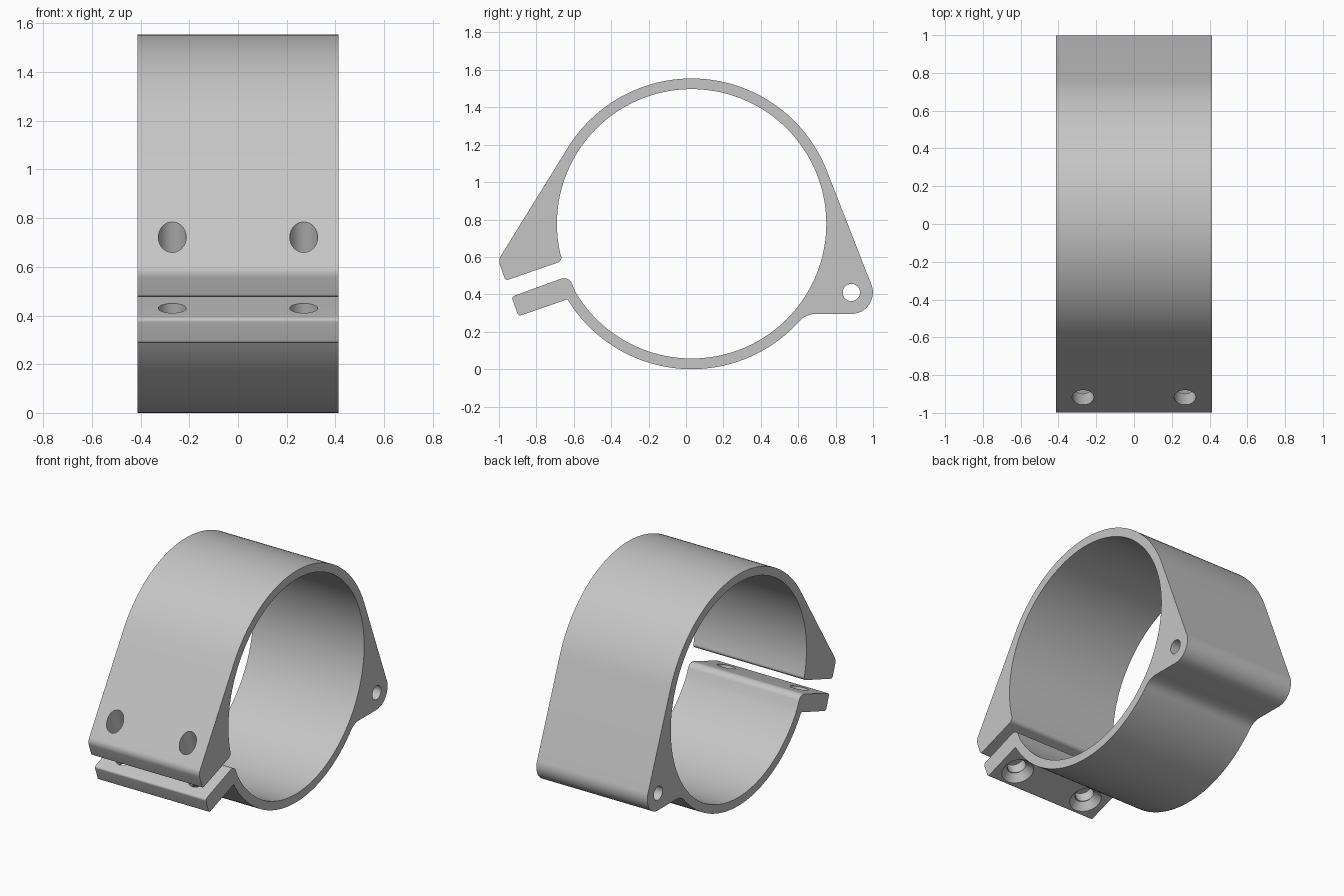
import bpy, bmesh
from math import cos, sin, tan, radians
from mathutils import Vector, Matrix

if "Cube" in bpy.data.objects:
    bpy.data.objects.remove(bpy.data.objects["Cube"])

HALF = 0.412                    # half width of the band
C = Vector((0.03, 0.777))       # ring centre in (y, z)
R_OUT, R_IN = 0.777, 0.72
PIN = Vector((0.884, 0.41))     # hinge pin centre

grey = bpy.data.materials.new("light_grey")
grey.use_nodes = True
grey.diffuse_color = (0.56, 0.56, 0.56, 1)
grey.node_tree.nodes["Principled BSDF"].inputs["Base Color"].default_value = grey.diffuse_color


def arc(c, r, a0, a1, n):
    return [c + r * Vector((cos(radians(a0 + (a1 - a0) * i / n)),
                            sin(radians(a0 + (a1 - a0) * i / n)))) for i in range(n + 1)]


def rounded(prev, corner, nxt, r, n=8):
    """Arc of radius r that rounds off a corner."""
    p = Vector(corner)
    u, v = (Vector(prev) - p).normalized(), (Vector(nxt) - p).normalized()
    half = u.angle(v) / 2
    t = r / tan(half)
    centre = p + (u + v).normalized() * (r / sin(half))
    a, b = p + u * t - centre, p + v * t - centre
    return [centre + a.lerp(b, i / n).normalized() * r for i in range(n + 1)]


# Outline: lower arc, hinge lug, upper arc, then the two clamp jaws
outer_low = arc(C, R_OUT, 211.3, 317, 64)
lug = arc(PIN, 0.115, -90, 21.2, 20)
outer_top = arc(C, R_OUT, 21.2, 148, 80)
inner = arc(C, R_IN, 195, -149.5, 180)
tip, heel, toe = (-1.004, 0.583), (-0.965, 0.473), (-0.665, 0.577)
low_in, low_tip, low_end = (-0.628, 0.498), (-0.933, 0.387), (-0.896, 0.283)

profile = list(outer_low)
profile += rounded(outer_low[-1], (0.642, 0.296), lug[0], 0.12)
profile += lug + outer_top
profile += rounded(outer_top[-1], tip, heel, 0.06)
profile += rounded(tip, heel, toe, 0.015)
profile += rounded(heel, toe, inner[0], 0.03)
profile += inner
profile += rounded(inner[-1], low_in, low_tip, 0.045)
profile += rounded(low_in, low_tip, low_end, 0.015)
profile += rounded(low_tip, low_end, outer_low[0], 0.015)

# Extrude the outline across the width
bm = bmesh.new()
face = bm.faces.new([bm.verts.new((-HALF, p.x, p.y)) for p in profile])
new = bmesh.ops.extrude_face_region(bm, geom=[face])["geom"]
bmesh.ops.translate(bm, vec=(2 * HALF, 0, 0),
                    verts=[v for v in new if isinstance(v, bmesh.types.BMVert)])
bmesh.ops.remove_doubles(bm, verts=bm.verts, dist=0.0003)
bmesh.ops.recalc_face_normals(bm, faces=bm.faces)
mesh = bpy.data.meshes.new("clamp_band")
bm.to_mesh(mesh)
bm.free()
band = bpy.data.objects.new("clamp_band", mesh)
bpy.context.collection.objects.link(band)
mesh.materials.append(grey)


def cut(name, centre, axis, r1, r2, depth):
    """Cut a cone or cylinder; r1 is at the start of the axis."""
    rot = Vector(axis).to_track_quat('Z', 'Y').to_matrix().to_4x4()
    b = bmesh.new()
    bmesh.ops.create_cone(b, cap_ends=True, segments=40, radius1=r1, radius2=r2,
                          depth=depth, matrix=Matrix.Translation(centre) @ rot)
    me = bpy.data.meshes.new(name)
    b.to_mesh(me)
    b.free()
    me.materials.append(grey)
    ob = bpy.data.objects.new(name, me)
    bpy.context.collection.objects.link(ob)
    ob.hide_render = True
    mod = band.modifiers.new(name, 'BOOLEAN')
    mod.operation, mod.solver, mod.object = 'DIFFERENCE', 'EXACT', ob
    bpy.context.view_layer.objects.active = band
    bpy.ops.object.modifier_apply(modifier=name)
    bpy.data.objects.remove(ob)


# Hinge pin hole
cut("pin_hole", (0, PIN.x, PIN.y), (1, 0, 0), 0.046, 0.046, 2)

# Bolt holes through both jaws, countersunk from below
up = Vector((0, -sin(radians(19.5)), cos(radians(19.5))))
for x in (-0.27, 0.27):
    cut("bolt_hole", Vector((x, -0.85, 0.53)), up, 0.0575, 0.0575, 0.8)
    cut("countersink", Vector((x, -0.784, 0.326)), up, 0.132, 0.0575, 0.08)

# Smooth curves, sharp edges
bpy.ops.object.select_all(action='DESELECT')
band.select_set(True)
bpy.context.view_layer.objects.active = band
bpy.ops.object.shade_smooth_by_angle(angle=radians(25))
